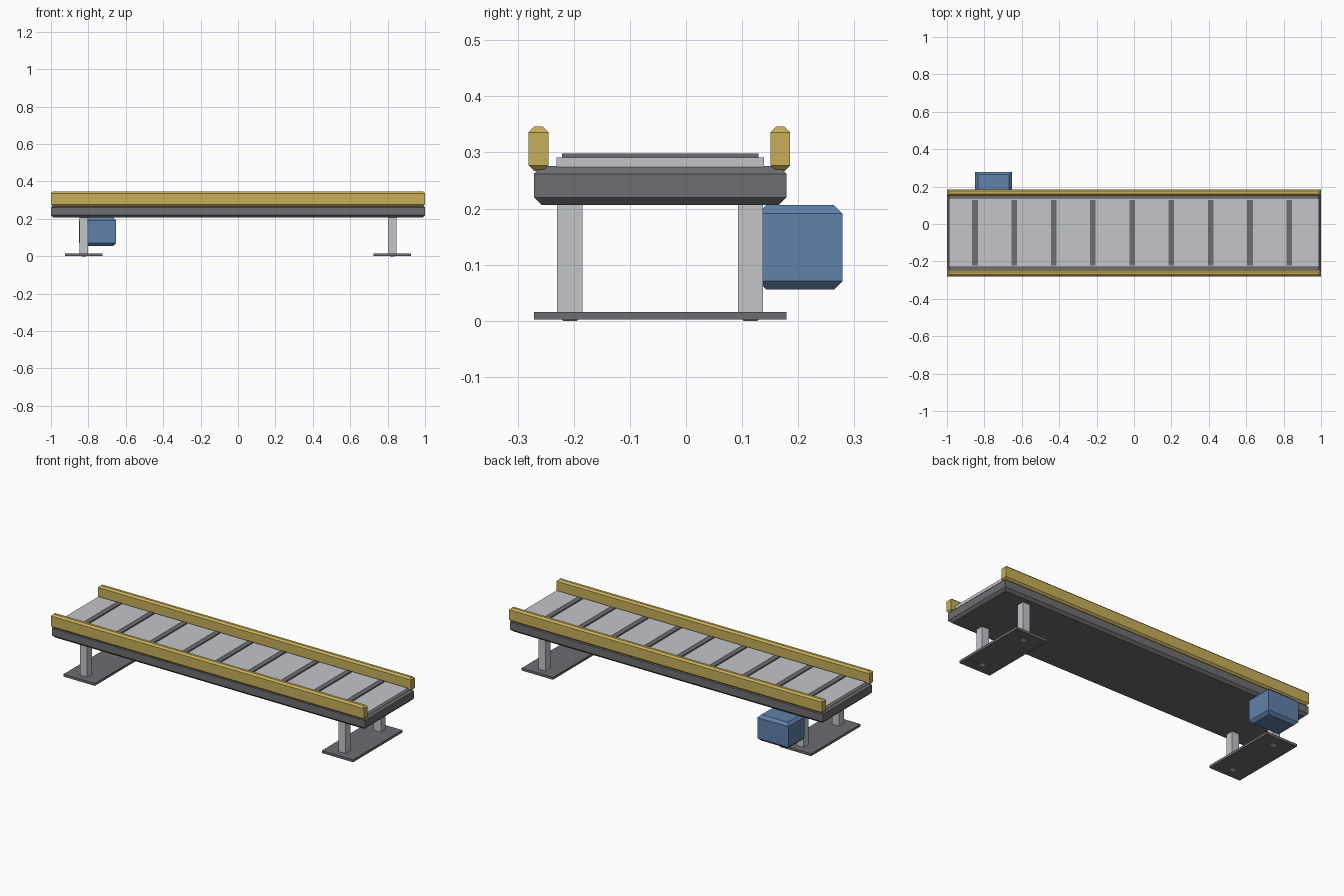
import bpy
import bmesh

if "Cube" in bpy.data.objects:
    bpy.data.objects.remove(bpy.data.objects["Cube"], do_unlink=True)


def material(name, rgb):
    mat = bpy.data.materials.new(name)
    mat.use_nodes = True
    mat.diffuse_color = (*rgb, 1)
    mat.node_tree.nodes["Principled BSDF"].inputs["Base Color"].default_value = (*rgb, 1)
    return mat


YELLOW = material("safety yellow", (0.58, 0.43, 0.10))
LIGHT = material("light grey", (0.54, 0.56, 0.59))
DARK = material("dark grey", (0.155, 0.155, 0.17))
BLUE = material("motor blue", (0.115, 0.22, 0.40))


def box(name, x, y, z, mat, chamfer=0.0):
    """Box from (min, max) spans; the top and bottom rims are chamfered."""
    spans = (x, y, z)
    bm = bmesh.new()
    bmesh.ops.create_cube(bm, size=1)
    for v in bm.verts:
        v.co = [(a + b) / 2 + c * (b - a) for (a, b), c in zip(spans, v.co)]
    if chamfer:
        # Pull the end caps in, leaving straight walls between the chamfers
        for sign in (-1, 1):
            cap = [f for f in bm.faces if f.normal.z * sign > 0.9]
            bmesh.ops.inset_region(bm, faces=cap, thickness=chamfer, use_even_offset=True)
            rim = {v for f in bm.faces for v in f.verts}
            top = set(cap[0].verts)
            edge_z = z[1] if sign > 0 else z[0]
            for v in rim - top:
                if abs(v.co.z - edge_z) < 1e-5:
                    v.co.z -= sign * chamfer
    bm.normal_update()
    mesh = bpy.data.meshes.new(name)
    bm.to_mesh(mesh)
    bm.free()
    mesh.materials.append(mat)
    obj = bpy.data.objects.new(name, mesh)
    bpy.context.collection.objects.link(obj)
    return obj


MID = -0.046  # centre line of the conveyor, offset by the motor


def across(half, centre=MID):
    return (centre - half, centre + half)


# Bed, belt and side rails
box("bed_frame", (-1, 1), across(0.225), (0.206, 0.276), DARK, 0.014)
box("belt", (-0.988, 0.988), across(0.185), (0.262, 0.291), LIGHT)
for label, side in (("front", -1), ("back", 1)):
    box(label + "_rail", (-1, 1), across(0.0175, MID + side * 0.2155 - 0.0013),
        (0.267, 0.346), YELLOW, 0.01)

# Cross slats on the belt
for i in range(9):
    x = -0.85 + i * 0.21
    box(f"slat_{i + 1}", across(0.015, x), across(0.175), (0.284, 0.298), DARK)

# Feet with two legs each
for label, x in (("right", -0.825), ("left", 0.825)):
    box(label + "_foot_plate", across(0.1, x), across(0.225), (0.002, 0.016), DARK)
    for end, side in (("front", -1), ("back", 1)):
        box(f"{label}_{end}_leg", across(0.0225, x), across(0.0225, MID + side * 0.161),
            (0, 0.216), LIGHT, 0.01)

# Drive motor
box("drive_motor", (-0.85, -0.652), (0.128, 0.279), (0.056, 0.206), BLUE, 0.015)
